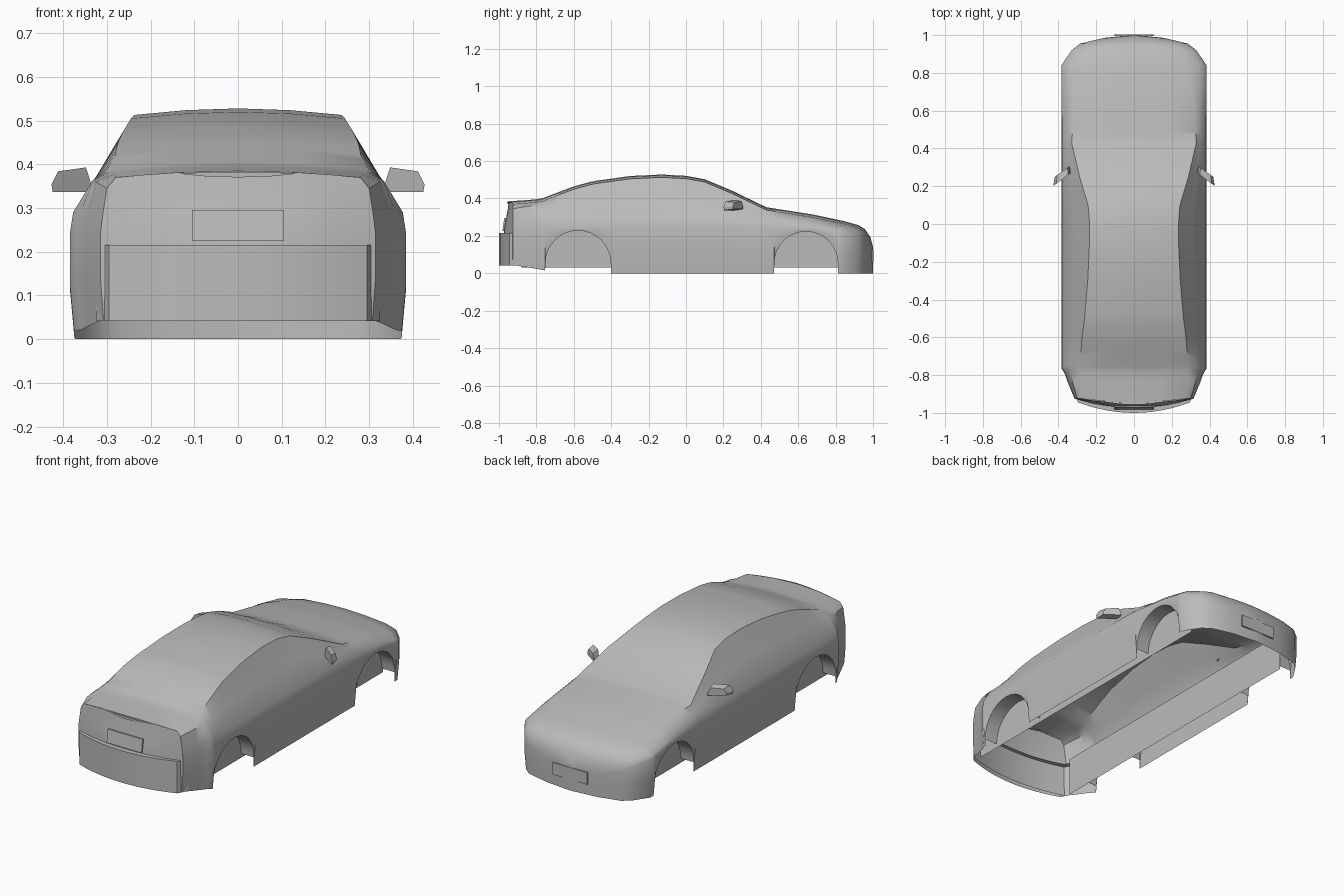
import bpy, bmesh, math

old = bpy.data.objects.get("Cube")
if old:
    bpy.data.objects.remove(old)

paint = bpy.data.materials.new("grey_paint")
paint.use_nodes = True
GREY = (0.5, 0.5, 0.5, 1)
paint.diffuse_color = GREY
paint.node_tree.nodes["Principled BSDF"].inputs["Base Color"].default_value = GREY


def finish(name, bm, angle=35, recalc=True):
    """Turn a bmesh into a painted, smooth-shaded object."""
    bmesh.ops.remove_doubles(bm, verts=bm.verts, dist=0.0002)
    if recalc:
        bmesh.ops.recalc_face_normals(bm, faces=bm.faces)
    mesh = bpy.data.meshes.new(name)
    bm.to_mesh(mesh)
    bm.free()
    mesh.materials.append(paint)
    obj = bpy.data.objects.new(name, mesh)
    bpy.context.collection.objects.link(obj)
    bpy.ops.object.select_all(action="DESELECT")
    obj.select_set(True)
    bpy.context.view_layer.objects.active = obj
    bpy.ops.object.shade_smooth_by_angle(angle=math.radians(angle))
    return obj


def add_grid(bm, rows):
    """Skin a list of equally long point rows with quads."""
    vs = [[bm.verts.new(p) for p in row] for row in rows]
    for a, b in zip(vs, vs[1:]):
        for i in range(len(a) - 1):
            bm.faces.new((a[i], a[i + 1], b[i + 1], b[i]))


def prism(name, a, b):
    """Solid between two matching outlines."""
    bm = bmesh.new()
    add_grid(bm, [a + a[:1], b + b[:1]])
    bm.faces.new([bm.verts.new(p) for p in a])
    bm.faces.new([bm.verts.new(p) for p in b])
    return finish(name, bm, 20)


# Body stations: y, half width, pillar x, pillar z, top edge x, centre z
KEYS = [
    (-.925, .315, .30, .345, .28, .385),
    (-.84, .35, .325, .36, .285, .392),
    (-.79, .368, .333, .36, .287, .397),
    (-.765, .385, .335, .36, .288, .402),
    (-.6, .385, .325, .37, .275, .465),
    (-.5, .385, .32, .38, .262, .492),
    (-.3, .385, .312, .39, .245, .52),
    (-.13, .385, .31, .39, .237, .528),
    (0, .385, .31, .39, .235, .521),
    (.1, .385, .313, .385, .243, .503),
    (.25, .385, .33, .355, .288, .44),
    (.43, .385, .35, .312, .33, .353),
    (.68, .385, .352, .28, .31, .314),
    (.84, .384, .34, .252, .27, .28),
    (.92, .33, .31, .225, .25, .258),
    (.955, .285, .26, .20, .2, .237),
    (.985, .16, .14, .16, .1, .195),
    (1, .01, .008, .11, .005, .14),
]
ARCHES = [(-.577, .175), (.642, .17)]   # centre y, radius
HUB_Z = .053
WELL_X = .3


def station(y):
    for a, b in zip(KEYS, KEYS[1:]):
        if y <= b[0]:
            t = (y - a[0]) / (b[0] - a[0])
            return [p + (q - p) * t for p, q in zip(a, b)]
    return list(KEYS[-1])


def sill(y):
    """Height of the lower edge away from the arches."""
    return max(0, .045 - (y + .925) * .17) if y < ARCHES[0][0] else 0


def section(y, low):
    """Half section from lower edge to roof centre."""
    _, w, xm, zm, xt, zc = station(y)
    zs = min(zm - .025, .29)
    belt = min(.24, zs - .012)
    zt = zc - .015
    pts = [(w * (.972 + .1 * min(low, .28)), low), (w, (low + belt) / 2), (w, belt),
           (w * .98, zs), (xm, zm), (xt, zt), (xt * .5, zt + .011), (0, zc)]
    return [(x, y, z) for x, z in pts]


def tail_bow(z):
    return .02 + .03 * min(1, max(0, (.385 - z) / .16))


# Stations along the car, with dense samples round each wheel arch
cuts = [(k[0], sill(k[0])) for k in KEYS
        if all(abs(k[0] - c) > r for c, r in ARCHES)]
for c, r in ARCHES:
    for s in (-1, 1):
        cuts.append((c + s * (r + .0008), sill(c + s * r)))
    for i in range(17):
        a = math.pi * i / 16
        cuts.append((c - r * math.cos(a), HUB_Z + r * math.sin(a)))
cuts.sort()

# Open body shell
half = [section(y, z) for y, z in cuts]
edge = half[0]
half[0] = [p if i < 6 else (p[0], p[1] - .02 * (1 - (p[0] / edge[5][0]) ** 2), p[2])
           for i, p in enumerate(edge)]
bm = bmesh.new()
for side in (-1, 1):
    add_grid(bm, [[(side * x, y, z) for x, y, z in row] for row in half])
# Bowed tail panel
add_grid(bm, [[(x * t / 4, y - tail_bow(z) * (1 - (t / 4) ** 2),
                z + (.015 * (1 - (t / 4) ** 2) if i == 5 else 0))
               for t in range(-4, 5)] for i, (x, y, z) in enumerate(edge[:6])])
# Nose tip
tip = half[-1]
add_grid(bm, [[(s * x, y, z) for s in (-1, 1)] for x, y, z in tip[:-1]])
finish("body_shell", bm, 40)

# Wheel wells and inner side panels
for side, label in ((1, "left"), (-1, "right")):
    for (c, r), end in zip(ARCHES, ("rear", "front")):
        bm = bmesh.new()
        rows = []
        for i in range(17):
            a = math.pi * i / 16
            y, z = c - r * math.cos(a), HUB_Z + r * math.sin(a)
            rows.append([(side * section(y, z)[0][0], y, z), (side * WELL_X, y, z)])
        add_grid(bm, rows)
        finish(f"{label}_{end}_wheel_well", bm)
    bm = bmesh.new()
    add_grid(bm, [[(side * WELL_X, y, z) for y in (-.88, .82)] for z in (.03, .24)])
    finish(f"{label}_inner_panel", bm)

# Rear bumper: curved wrap with a shelf on top
bm = bmesh.new()
outer = [(x, -1 + .055 * (abs(x) / .295) ** 2) for x in
         [.295 * i / 6 for i in range(-6, 7)]]
outer = [(-.325, -.89)] + outer + [(.325, -.89)]
add_grid(bm, [[(x, y, z) for x, y in outer] for z in (.042, .13, .216)])
add_grid(bm, [[(x, y, .216) for x, y in outer],
              [(x * .97, max(y + .045, -.95), .216) for x, y in outer]])
finish("rear_bumper", bm)


def plate(name, y, z0, z1, depth, lean=0):
    rect = [(-.105, z0), (.105, z0), (.105, z1), (-.105, z1)]
    prism(name, [(x, y + lean * (z - z0), z) for x, z in rect],
          [(x, y + depth + lean * (z - z0), z) for x, z in rect])


# Number plates
plate("rear_plate", -.982, .225, .295, .009, .15)
plate("front_plate", .994, .06, .125, .008)

# Thin crescent trim under the boot lip
crescent = [(x, .380 - .010 * (1 - (x / .15) ** 2)) for x in (-.15, -.08, 0, .08, .15)]
crescent += [(.08, .381), (0, .383), (-.08, .381)]
prism("boot_trim", [(x, -.957 + .6 * x * x, z) for x, z in crescent],
      [(x, -.94 + .6 * x * x, z) for x, z in crescent])

# Door mirrors, swept outwards and back
MIRROR = [(.335, .337), (.338, .362), (.348, .393), (.412, .384), (.427, .354), (.424, .337)]
for side, label in ((1, "left"), (-1, "right")):
    back = [(side * x, .27 - .75 * (x - .335), z) for x, z in MIRROR]
    front = [(side * (.38 + (x - .38) * .85), .305 - .6 * (x - .335), .362 + (z - .362) * .75)
             for x, z in MIRROR]
    prism(f"{label}_mirror", back, front)
